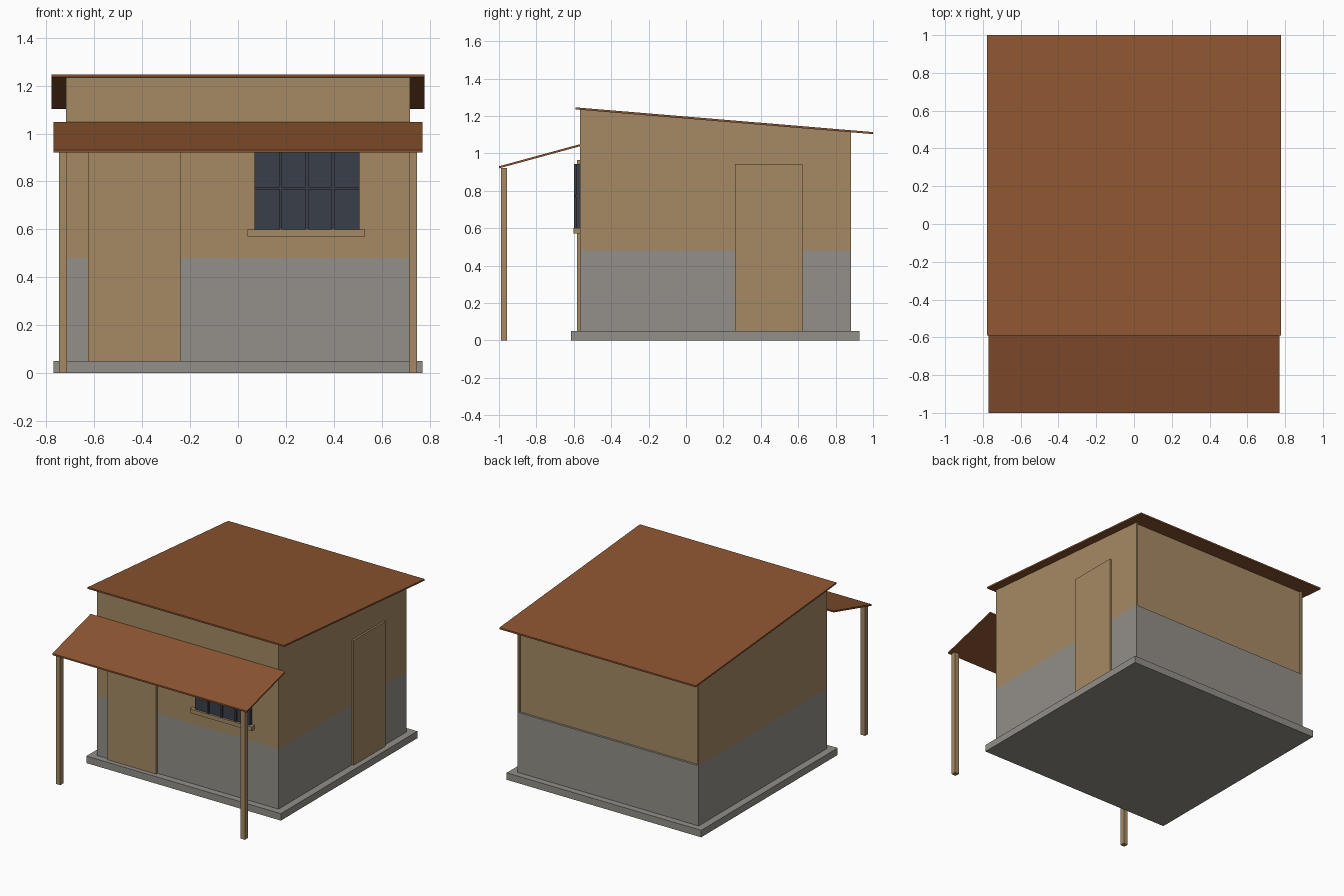
import bpy
import bmesh

if "Cube" in bpy.data.objects:
    bpy.data.objects.remove(bpy.data.objects["Cube"], do_unlink=True)


def material(name, rgb):
    """Flat material from an 8-bit sRGB colour."""
    linear = [((c / 255 + 0.055) / 1.055) ** 2.4 for c in rgb] + [1.0]
    mat = bpy.data.materials.new(name)
    mat.use_nodes = True
    mat.diffuse_color = linear
    bsdf = mat.node_tree.nodes["Principled BSDF"]
    bsdf.inputs["Base Color"].default_value = linear
    bsdf.inputs["Roughness"].default_value = 0.9
    return mat


TAN = material("tan plaster", (166, 138, 101))
GREY = material("grey stone", (147, 143, 136))
BROWN = material("brown roofing", (141, 85, 49))
GLASS = material("dark glass", (58, 63, 72))


def prism(name, mat, x0, x1, profile):
    """Extrude a side profile of (y, z) points from x0 to x1."""
    bm = bmesh.new()
    face = bm.faces.new([bm.verts.new((x0, y, z)) for y, z in profile])
    grown = bmesh.ops.extrude_face_region(bm, geom=[face])["geom"]
    moved = [v for v in grown if isinstance(v, bmesh.types.BMVert)]
    bmesh.ops.translate(bm, verts=moved, vec=(x1 - x0, 0, 0))
    bmesh.ops.recalc_face_normals(bm, faces=bm.faces)
    mesh = bpy.data.meshes.new(name)
    bm.to_mesh(mesh)
    bm.free()
    mesh.materials.append(mat)
    obj = bpy.data.objects.new(name, mesh)
    bpy.context.collection.objects.link(obj)
    return obj


def box(name, mat, x, y, z):
    """Box from (low, high) ranges on each axis."""
    return prism(name, mat, x[0], x[1],
                 [(y[0], z[0]), (y[1], z[0]), (y[1], z[1]), (y[0], z[1])])


def slab(name, mat, half_width, low, high, thickness):
    """Sloping sheet whose top runs between two (y, z) points."""
    (ya, za), (yb, zb) = low, high
    return prism(name, mat, -half_width, half_width,
                 [(ya, za - thickness), (yb, zb - thickness), (yb, zb), (ya, za)])


ROOF_FRONT, ROOF_BACK = (-0.59, 1.246), (1.0, 1.114)
ROOF_THICK = 0.011


def eave(y):
    """Height of the roof underside at y."""
    t = (y - ROOF_FRONT[0]) / (ROOF_BACK[0] - ROOF_FRONT[0])
    return ROOF_FRONT[1] + t * (ROOF_BACK[1] - ROOF_FRONT[1]) - ROOF_THICK


FLOOR, BAND = 0.05, 0.48
HALF, FRONT, BACK = 0.718, -0.567, 0.882
RECESS = BACK - 0.015


def wall(name, x0, x1, y0, y1):
    """Plastered wall from the stone band up to the sloping roof."""
    return prism(name, TAN, x0, x1,
                 [(y0, BAND), (y1, BAND), (y1, eave(y1)), (y0, eave(y0))])


# Base and walls, with the upper back wall set in between the side walls
box("foundation", GREY, (-0.77, 0.77), (-0.615, 0.928), (0, FLOOR))
box("lower_wall", GREY, (-HALF, HALF), (FRONT, BACK), (FLOOR, BAND))
wall("upper_wall", -HALF, HALF, FRONT, RECESS)
wall("left_wall_end", HALF - 0.013, HALF, RECESS, BACK)
wall("right_wall_end", -HALF, 0.013 - HALF, RECESS, BACK)

# Roof and porch
slab("main_roof", BROWN, 0.778, ROOF_FRONT, ROOF_BACK, ROOF_THICK)
slab("porch_roof", BROWN, 0.77, (-1.0, 0.931), (FRONT, 1.049), 0.011)
for side, x in (("left", 0.731), ("right", -0.731)):
    box(side + "_porch_post", TAN, (x - 0.017, x + 0.017), (-0.99, -0.956), (0, 0.922))

# Doors
box("front_door", TAN, (-0.625, -0.24), (FRONT - 0.015, FRONT), (FLOOR, 0.965))
box("side_door", TAN, (HALF, HALF + 0.013), (0.263, 0.622), (FLOOR, 0.943))

# Window with glazing bars and sill
WX, WZ = (0.069, 0.506), (0.6, 0.943)
box("window_glass", GLASS, WX, (FRONT - 0.02, FRONT), WZ)
for i in range(1, 4):
    x = WX[0] + (WX[1] - WX[0]) * i / 4
    box(f"window_bar_{i}", GLASS, (x - 0.006, x + 0.006), (-0.599, FRONT), WZ)
mid = sum(WZ) / 2
box("window_cross_bar", GLASS, WX, (-0.597, FRONT), (mid - 0.005, mid + 0.005))
box("window_sill", TAN, (0.04, 0.529), (-0.602, FRONT), (0.571, 0.6))
